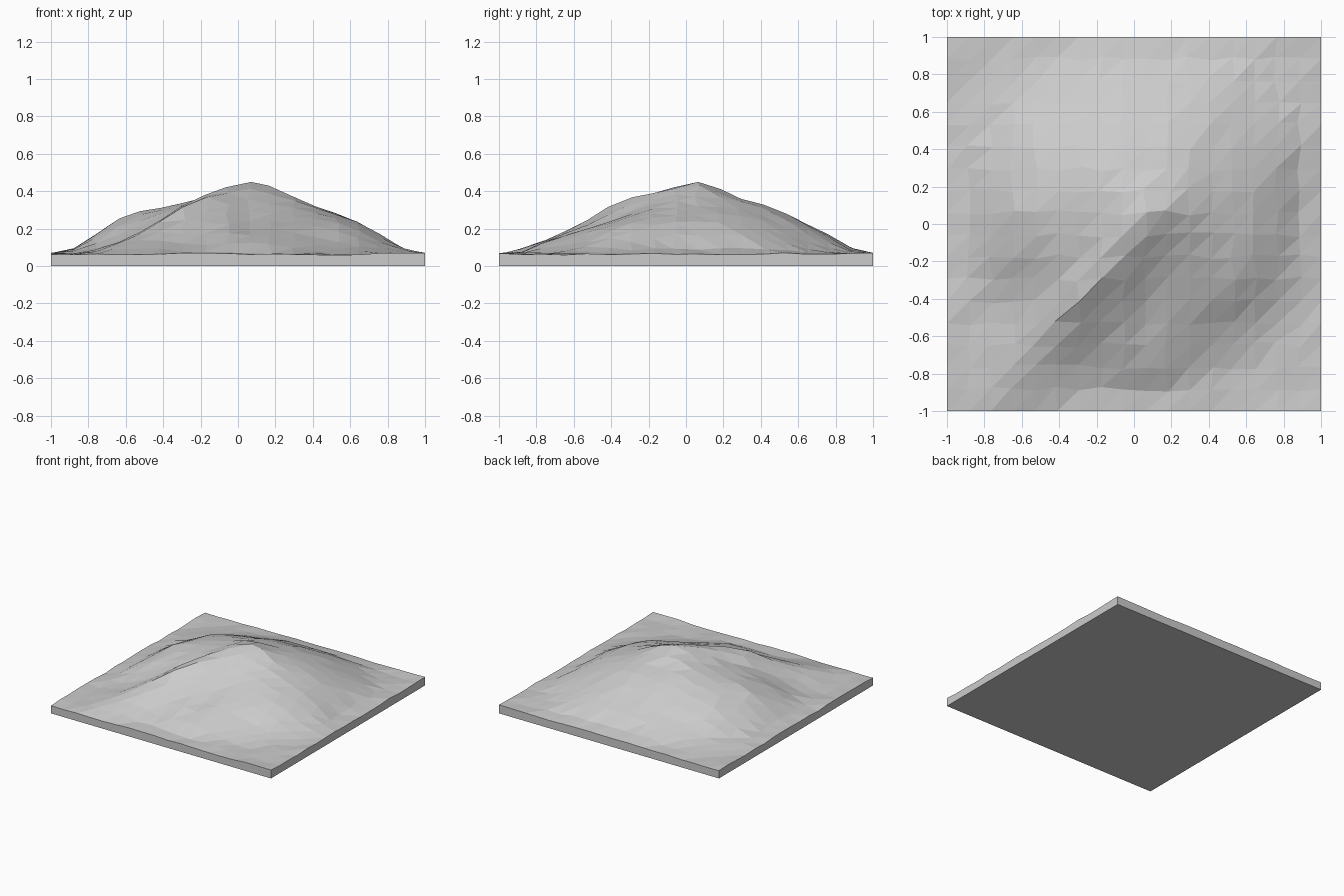
import bpy, bmesh, math, random

if "Cube" in bpy.data.objects:
    bpy.data.objects.remove(bpy.data.objects["Cube"])

random.seed(4)
CELLS = 17
PEAK = (0.06, 0.06, 0.45)
RADII = (0.0, 0.1, 0.2, 0.4, 0.6, 0.7, 0.8, 0.95, 1.15, 1.3)
# (direction in degrees, heights along that spoke from the peak)
SPOKES = (
    (0, (0.385, 0.305, 0.225, 0.17, 0.11, 0.075, 0.063)),
    (30, (0.385, 0.315, 0.235, 0.19, 0.145, 0.08, 0.063)),
    (60, (0.375, 0.325, 0.24, 0.195, 0.145, 0.08, 0.063)),
    (90, (0.37, 0.315, 0.215, 0.17, 0.125, 0.07, 0.063)),
    (120, (0.375, 0.315, 0.22, 0.17, 0.125, 0.075, 0.063)),
    (150, (0.39, 0.33, 0.275, 0.23, 0.17, 0.095, 0.063)),
    (180, (0.38, 0.325, 0.29, 0.25, 0.18, 0.085, 0.063)),
    (195, (0.385, 0.32, 0.27, 0.235, 0.185, 0.095, 0.063)),
    (215, (0.40, 0.32, 0.235, 0.19, 0.145, 0.09, 0.065)),
    (232, (0.425, 0.385, 0.32, 0.265, 0.22, 0.17, 0.10)),
    (250, (0.405, 0.33, 0.24, 0.19, 0.14, 0.075, 0.062)),
    (270, (0.37, 0.265, 0.195, 0.17, 0.145, 0.07, 0.062)),
    (300, (0.35, 0.27, 0.20, 0.15, 0.10, 0.065, 0.062)),
    (330, (0.365, 0.30, 0.235, 0.18, 0.12, 0.07, 0.062)),
)


def along_spoke(k, r):
    heights = (PEAK[2], 0.43) + SPOKES[k % len(SPOKES)][1] + (0.064,)
    for n in range(len(RADII) - 1):
        if r <= RADII[n + 1]:
            t = (r - RADII[n]) / (RADII[n + 1] - RADII[n])
            return heights[n] * (1 - t) + heights[n + 1] * t
    return heights[-1]


def height(x, y):
    dx, dy = x - PEAK[0], y - PEAK[1]
    r = math.hypot(dx, dy)
    edge = max(abs(x), abs(y))
    a = math.degrees(math.atan2(dy, dx)) % 360
    k = max(n for n, s in enumerate(SPOKES) if s[0] <= a)
    start = SPOKES[k][0]
    end = SPOKES[k + 1][0] if k + 1 < len(SPOKES) else 360
    t = (a - start) / (end - start)
    z = along_spoke(k, r) * (1 - t) + along_spoke(k + 1, r) * t
    if edge > 0.99:                         # nearly level rim
        return min(z, 0.064) + random.uniform(-0.004, 0.007)
    if edge > 0.86:                         # foot of the slope
        z = min(z, 0.092)
    if r < 0.05:
        return PEAK[2]
    return z + random.uniform(-0.004, 0.004)


# hill surface: slightly wobbly square grid split along one diagonal
bm = bmesh.new()
grid = []
for j in range(CELLS + 1):
    row = []
    for i in range(CELLS + 1):
        x, y = -1 + 2 * i / CELLS, -1 + 2 * j / CELLS
        if 0 < i < CELLS and 0 < j < CELLS:
            x += random.uniform(-0.014, 0.014)
            y += random.uniform(-0.014, 0.014)
        row.append(bm.verts.new((x, y, height(x, y))))
    grid.append(row)
for j in range(CELLS):
    for i in range(CELLS):
        a, b = grid[j][i], grid[j][i + 1]
        c, d = grid[j + 1][i + 1], grid[j + 1][i]
        bm.faces.new((a, b, c))
        bm.faces.new((a, c, d))

# straight skirt and flat underside
rim = (grid[0][:-1] + [r[-1] for r in grid[:-1]]
       + grid[-1][:0:-1] + [r[0] for r in grid[:0:-1]])
foot = [bm.verts.new((v.co.x, v.co.y, 0)) for v in rim]
for n in range(len(rim)):
    m = (n + 1) % len(rim)
    bm.faces.new((rim[n], foot[n], foot[m], rim[m]))
bm.faces.new(foot[::-1])
bmesh.ops.recalc_face_normals(bm, faces=bm.faces)

mesh = bpy.data.meshes.new("hill_terrain")
bm.to_mesh(mesh)
bm.free()
stone = bpy.data.materials.new("light_grey_stone")
stone.diffuse_color = (0.6, 0.6, 0.6, 1)
stone.use_nodes = True
stone.node_tree.nodes["Principled BSDF"].inputs["Base Color"].default_value = stone.diffuse_color
mesh.materials.append(stone)
hill = bpy.data.objects.new("hill_terrain", mesh)
bpy.context.collection.objects.link(hill)
